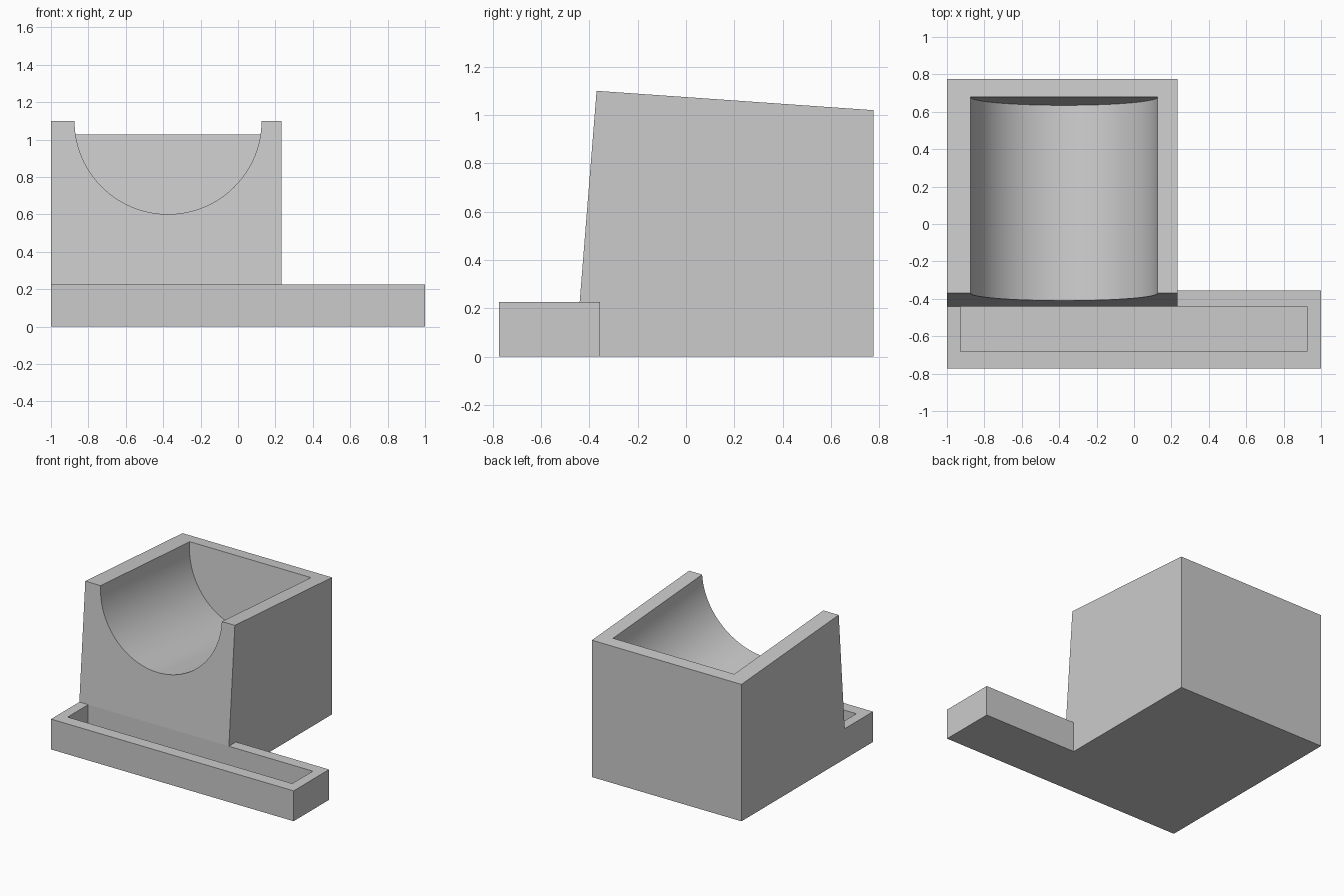
import bpy, bmesh, math
from mathutils import Vector, Matrix

cube = bpy.data.objects.get("Cube")
if cube:
    bpy.data.objects.remove(cube, do_unlink=True)

grey = bpy.data.materials.new("plain grey")
grey.use_nodes = True
colour = (0.6, 0.6, 0.6, 1)
grey.diffuse_color = colour
grey.node_tree.nodes["Principled BSDF"].inputs["Base Color"].default_value = colour


def to_object(name, bm):
    bmesh.ops.recalc_face_normals(bm, faces=bm.faces)
    mesh = bpy.data.meshes.new(name)
    bm.to_mesh(mesh)
    bm.free()
    mesh.materials.append(grey)
    obj = bpy.data.objects.new(name, mesh)
    bpy.context.collection.objects.link(obj)
    return obj


def extrude_x(name, profile, x0, x1):
    """Solid prism: a (y, z) side profile carried from x0 to x1."""
    bm = bmesh.new()
    near = [bm.verts.new((x0, y, z)) for y, z in profile]
    far = [bm.verts.new((x1, y, z)) for y, z in profile]
    bm.faces.new(near)
    bm.faces.new(far[::-1])
    for i in range(len(profile)):
        j = (i + 1) % len(profile)
        bm.faces.new((near[j], near[i], far[i], far[j]))
    return to_object(name, bm)


def box(name, x0, x1, y0, y1, z0, z1):
    return extrude_x(name, [(y0, z0), (y1, z0), (y1, z1), (y0, z1)], x0, x1)


def combine(target, tool, operation):
    mod = target.modifiers.new(operation, "BOOLEAN")
    mod.operation = operation
    mod.solver = "EXACT"
    mod.object = tool
    bpy.context.view_layer.update()
    bpy.context.view_layer.objects.active = target
    bpy.ops.object.modifier_apply(modifier=mod.name)
    bpy.data.objects.remove(tool, do_unlink=True)


# Block with sloping top and leaning front
holder = extrude_x("cradle_holder", [(-0.44, 0), (0.775, 0), (0.775, 1.02),
                                     (-0.37, 1.10), (-0.44, 0.226)], -1, 0.233)

# Round cradle, tilted down toward the closed back; only its wall is smooth
tilt = math.radians(5)
axis = Vector((0, math.cos(tilt), -math.sin(tilt)))
start, end = -0.3, 1.052
bm = bmesh.new()
bmesh.ops.create_cone(bm, cap_ends=True, segments=96, radius1=0.5, radius2=0.5,
                      depth=end - start)
for face in bm.faces:
    face.smooth = len(face.verts) == 4
centre = Vector((-0.374, -0.37, 1.10)) + axis * (start + end) / 2
bm.transform(Matrix.Translation(centre) @ Matrix.Rotation(-math.pi / 2 - tilt, 4, "X"))
combine(holder, to_object("cradle_cutter", bm), "DIFFERENCE")

# Wide shallow tray along the front
combine(holder, box("tray", -1, 1, -0.773, -0.356, 0, 0.226), "UNION")
combine(holder, box("tray_recess", -0.927, 0.925, -0.682, -0.44, 0.08, 0.3), "DIFFERENCE")
